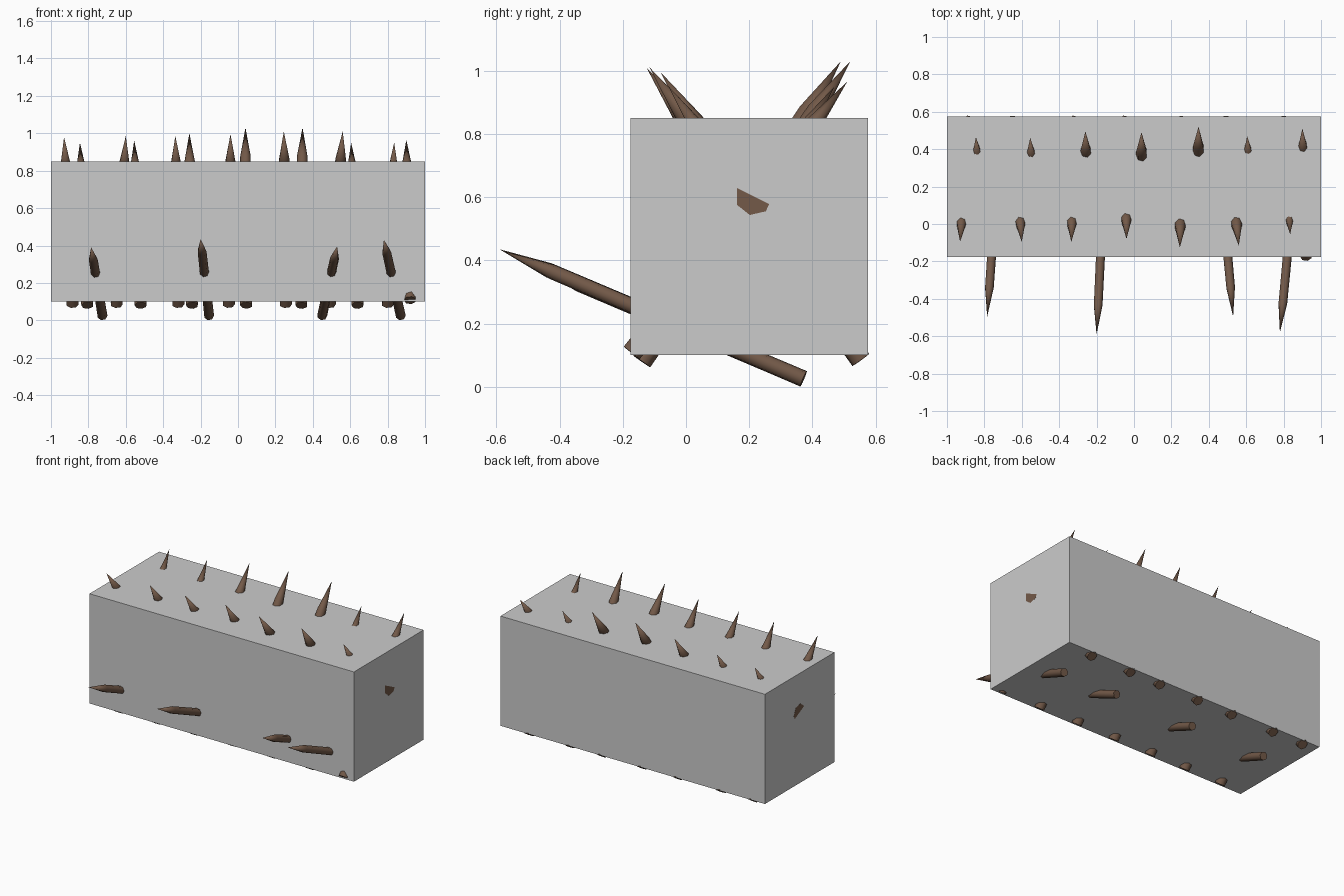
import bpy, bmesh, math
from mathutils import Vector

if "Cube" in bpy.data.objects:
    bpy.data.objects.remove(bpy.data.objects["Cube"])

wood = bpy.data.materials.new("dark brown wood")
wood.diffuse_color = (0.17, 0.10, 0.065, 1)
wood.use_nodes = True
wood.node_tree.nodes["Principled BSDF"].inputs["Base Color"].default_value = wood.diffuse_color
grey = bpy.data.materials.new("light grey")
grey.diffuse_color = (0.60, 0.60, 0.60, 1)
grey.use_nodes = True
grey.node_tree.nodes["Principled BSDF"].inputs["Base Color"].default_value = grey.diffuse_color
SIDES = 7


def make_pole(name, start, end, rings):
    """Loft rings of (fraction along pole, radius); radius 0 makes a point."""
    a, b = Vector(start), Vector(end)
    rot = (b - a).to_track_quat('Z', 'Y')
    bm = bmesh.new()
    loops = []
    for t, r in rings:
        c = a.lerp(b, t)
        n = SIDES if r > 0 else 1
        loops.append([bm.verts.new(c + rot @ Vector((r * math.cos(math.tau * i / SIDES),
                                                     r * math.sin(math.tau * i / SIDES), 0)))
                      for i in range(n)])
    for lo, hi in zip(loops, loops[1:]):
        for i in range(SIDES):
            j = (i + 1) % SIDES
            if len(hi) == 1:
                bm.faces.new((lo[i], lo[j], hi[0]))
            else:
                bm.faces.new((lo[i], lo[j], hi[j], hi[i]))
    bm.faces.new(loops[0][::-1])
    if len(loops[-1]) > 1:
        bm.faces.new(loops[-1])
    mesh = bpy.data.meshes.new(name)
    bm.to_mesh(mesh)
    bm.free()
    mesh.materials.append(wood)
    ob = bpy.data.objects.new(name, mesh)
    bpy.context.collection.objects.link(ob)
    bpy.ops.object.select_all(action='DESELECT')
    ob.select_set(True)
    bpy.context.view_layer.objects.active = ob
    bpy.ops.object.shade_smooth_by_angle(angle=math.radians(55))


def make_stake(name, foot, tip, r, point):
    """Round stake with a sharpened point of the given length."""
    length = (Vector(tip) - Vector(foot)).length
    make_pole(name, foot, tip, [(0, r), (1 - point / length, r * 0.9), (1, 0)])


# Grey block that surrounds the middle of the barricade
bpy.ops.mesh.primitive_cube_add(size=1, location=(0, 0.2, 0.475))
block = bpy.context.object
block.name = "grey_block"
block.scale = (2, 0.752, 0.75)
block.data.materials.append(grey)

# Central log, slightly tilted so its ends just break the block's end faces
make_pole("central_log", (-1, 0.205, 0.582), (1, 0.215, 0.602), [(0, 0.06), (1, 0.06)])

# Stakes leaning back: foot x, tip x, tip y, tip z
back_leaning = [(-0.805, -0.845, 0.465, 0.95), (-0.52, -0.555, 0.46, 0.96),
                (-0.245, -0.26, 0.495, 1.0), (0.045, 0.04, 0.49, 1.03),
                (0.34, 0.345, 0.52, 1.03), (0.64, 0.605, 0.47, 0.95),
                (0.92, 0.90, 0.51, 0.965)]
for i, (fx, tx, ty, tz) in enumerate(back_leaning):
    foot = (fx, -0.172, 0.107) if i == 6 else (fx, -0.14, 0.08)
    make_stake(f"back_leaning_stake_{i + 1}", foot, (tx, ty, tz), 0.033, 0.19)

# Stakes leaning forward
front_leaning = [(-0.885, -0.93, -0.095, 0.98), (-0.65, -0.60, -0.095, 0.985),
                 (-0.32, -0.335, -0.095, 0.985), (-0.05, -0.04, -0.08, 0.995),
                 (0.255, 0.245, -0.125, 1.01), (0.49, 0.56, -0.115, 1.01),
                 (0.80, 0.835, -0.055, 0.95)]
for i, (fx, tx, ty, tz) in enumerate(front_leaning):
    make_stake(f"front_leaning_stake_{i + 1}", (fx, 0.553, 0.085), (tx, ty, tz), 0.033, 0.19)

# Long low stakes pointing out of the front
low = [(-0.725, -0.785, -0.495, 0.39), (-0.155, -0.20, -0.59, 0.435),
       (0.45, 0.53, -0.495, 0.395), (0.87, 0.78, -0.58, 0.43)]
for i, (fx, tx, ty, tz) in enumerate(low):
    make_stake(f"low_front_stake_{i + 1}", (fx, 0.372, 0.025), (tx, ty, tz), 0.027, 0.17)
